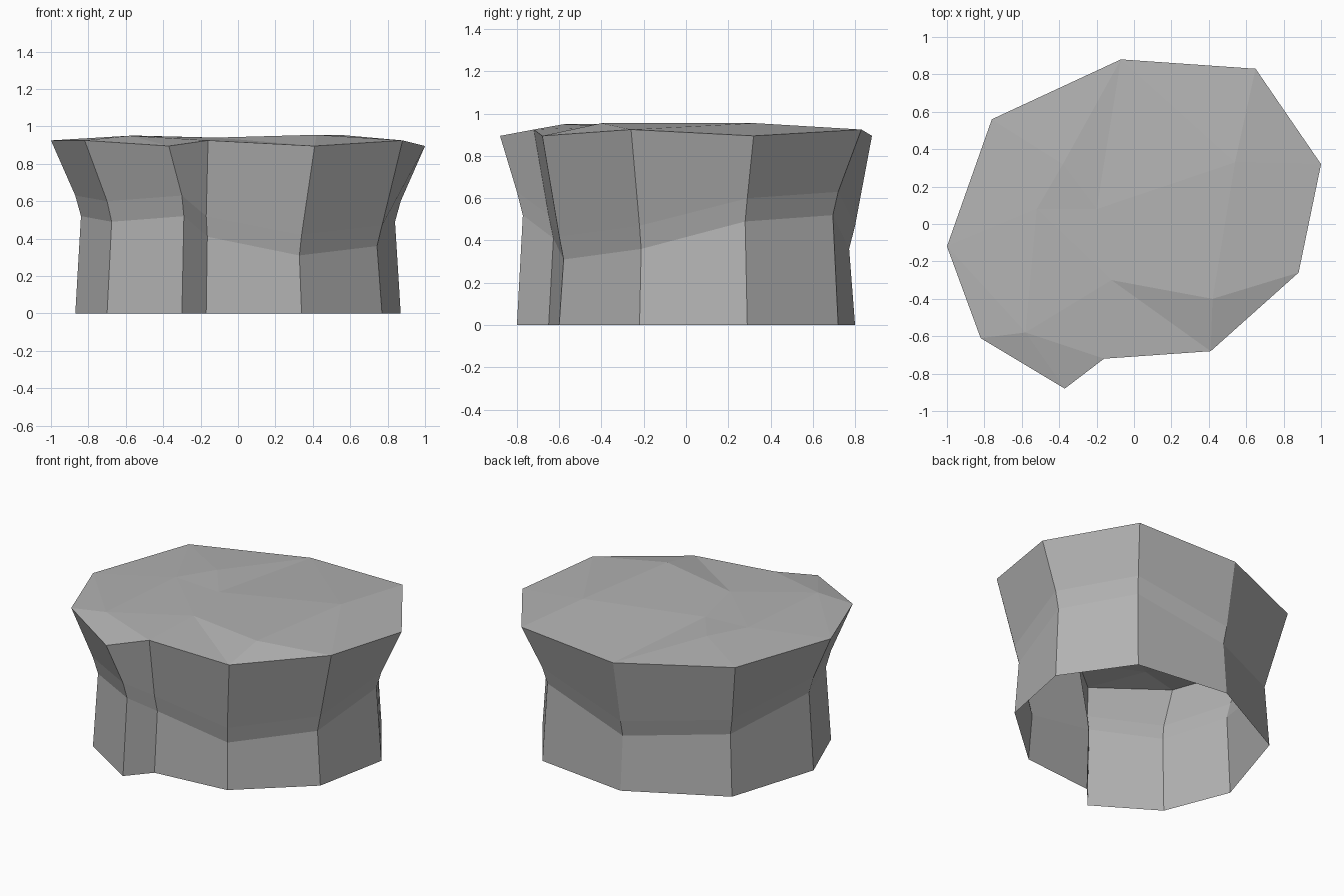
import bpy
import bmesh
from mathutils import Vector
from mathutils.geometry import delaunay_2d_cdt

cube = bpy.data.objects.get("Cube")
if cube:
    bpy.data.objects.remove(cube, do_unlink=True)


def make_material(name, color):
    material = bpy.data.materials.new(name)
    material.use_nodes = True
    material.diffuse_color = color
    material.node_tree.nodes["Principled BSDF"].inputs["Base Color"].default_value = color
    return material


# Corners, counterclockwise: rim (x, y), foot (x, y), waist height
CORNERS = [
    ((-1, -.12), (-.87, -.12), .52),
    ((-.82, -.61), (-.7, -.55), .49),
    ((-.37, -.88), (-.3, -.8), .52),
    ((-.16, -.72), (-.17, -.65), .41),
    ((.41, -.68), (.34, -.6), .31),
    ((.88, -.26), (.77, -.22), .36),
    ((1, .32), (.87, .29), .49),
    ((.65, .83), (.57, .72), .52),
    ((-.07, .88), (-.07, .8), .36),
    ((-.76, .56), (-.68, .48), .41),
]
RIM_HIGH, RIM_LOW = .925, .895
LOW_CORNERS = (2, 4, 6, 8)
WAIST_SCALE = .965
BAND_HEIGHT = .11

# Uneven points on the top of the rock
BUMPS = [
    (-.58, -.58, .95), (.42, -.4, .955), (.54, .33, .955),
    (-.38, .32, .945), (-.12, -.3, .94), (-.52, .08, .95), (-.2, .08, .935),
]


def build_rock():
    bm = bmesh.new()

    # Four vertices up each corner: foot, waist, band and rim
    columns = []
    for index, (rim, foot, waist) in enumerate(CORNERS):
        rim_height = RIM_LOW if index in LOW_CORNERS else RIM_HIGH
        foot = Vector(foot)
        column = [
            (*foot, 0),
            (*(foot * WAIST_SCALE), waist),
            (*foot, waist + BAND_HEIGHT),
            (*rim, rim_height),
        ]
        columns.append([bm.verts.new(point) for point in column])

    # Side walls, open underneath
    for index, column in enumerate(columns):
        following = columns[(index + 1) % len(columns)]
        for level in range(len(column) - 1):
            bm.faces.new((column[level], following[level],
                          following[level + 1], column[level + 1]))

    # Faceted top, triangulated between the rim and the bumps
    top = [column[-1] for column in columns]
    outline = [(i, (i + 1) % len(top)) for i in range(len(top))]
    top += [bm.verts.new(point) for point in BUMPS]
    flat = [vert.co.to_2d() for vert in top]
    result = delaunay_2d_cdt(flat, outline, [], 1, .0001)
    triangles, sources = result[2], result[3]
    for triangle in triangles:
        bm.faces.new([top[sources[i][0]] for i in triangle])

    bmesh.ops.recalc_face_normals(bm, faces=bm.faces)
    mesh = bpy.data.meshes.new("rock")
    bm.to_mesh(mesh)
    bm.free()
    mesh.materials.append(make_material("stone grey", (.45, .45, .45, 1)))
    rock = bpy.data.objects.new("rock", mesh)
    bpy.context.collection.objects.link(rock)


build_rock()
